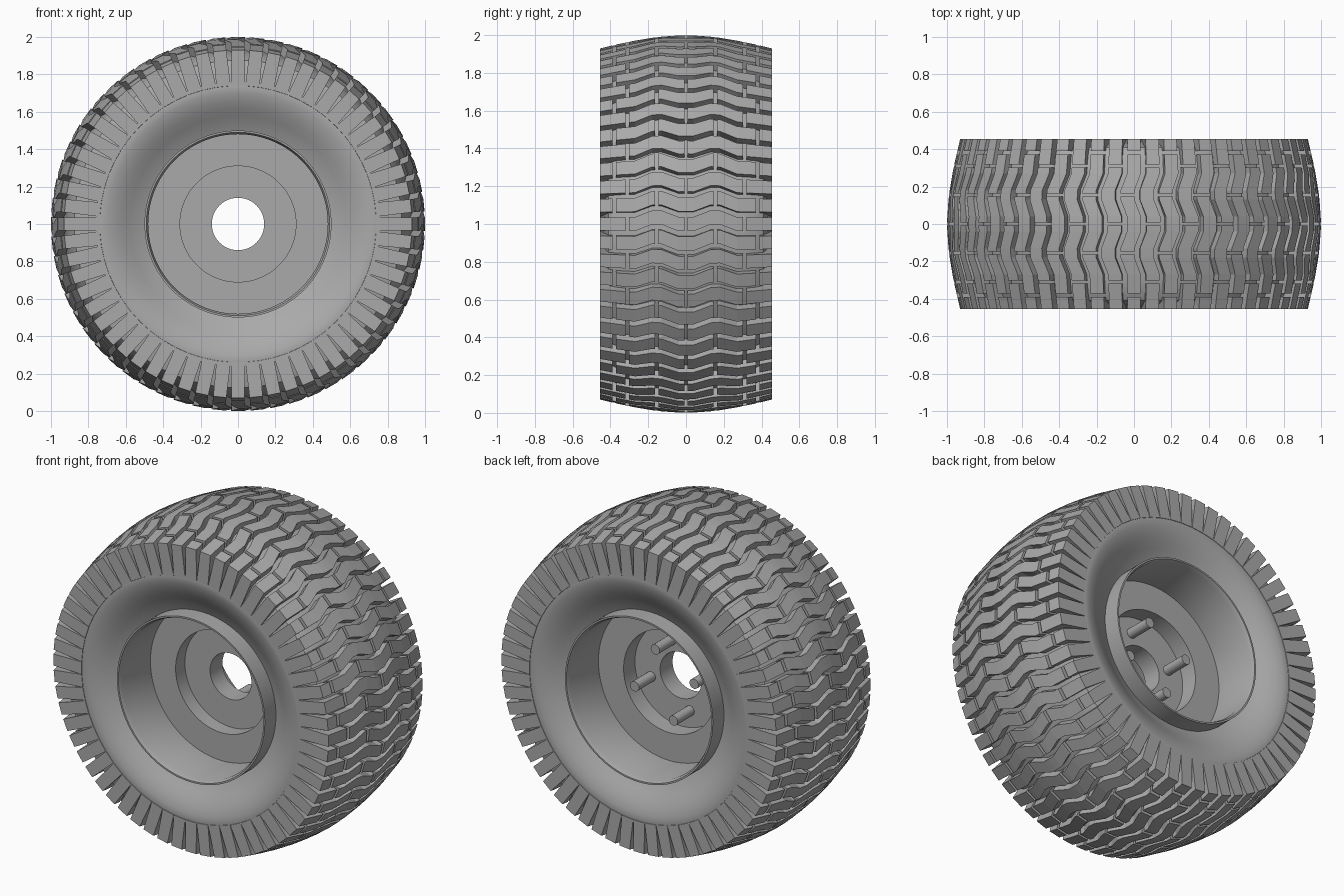
import bpy, bmesh
from math import sin, cos, pi, radians
from mathutils import Vector

if "Cube" in bpy.data.objects:
    bpy.data.objects.remove(bpy.data.objects["Cube"], do_unlink=True)

grey = bpy.data.materials.new("grey")
grey.use_nodes = True
COLOUR = (0.4, 0.4, 0.4, 1)
grey.diffuse_color = COLOUR
grey.node_tree.nodes["Principled BSDF"].inputs["Base Color"].default_value = COLOUR

ROWS = 60
PITCH = 2 * pi / ROWS
HALF_WIDTH = 0.455
DEPTH = 0.05
ZIGZAG = [(0, 0), (0.04, 0), (0.13, 0.035), (0.18, 0.035), (0.27, 0), (HALF_WIDTH, 0)]


def polar(r, angle, y):
    return Vector((r * cos(angle), y, 1 + r * sin(angle)))


def crown(y):
    return 1 - 0.07 * (abs(y) / HALF_WIDTH) ** 1.7


def shift(y):
    # angular offset of the zigzag at a place across the tread
    y = abs(y)
    for (a, fa), (b, fb) in zip(ZIGZAG, ZIGZAG[1:]):
        if y <= b:
            return fa + (fb - fa) * (y - a) / (b - a)
    return 0


def finish(bm, name, smooth):
    bmesh.ops.recalc_face_normals(bm, faces=bm.faces)
    mesh = bpy.data.meshes.new(name)
    bm.to_mesh(mesh)
    bm.free()
    mesh.materials.append(grey)
    obj = bpy.data.objects.new(name, mesh)
    bpy.context.collection.objects.link(obj)
    if smooth:
        bpy.ops.object.select_all(action="DESELECT")
        obj.select_set(True)
        bpy.context.view_layer.objects.active = obj
        bpy.ops.object.shade_smooth_by_angle(angle=radians(30))
    return obj


def revolve(name, profile, steps=120):
    # closed (radius, y) profile turned about the axle
    bm = bmesh.new()
    rings = [[bm.verts.new(polar(r, 2 * pi * i / steps, y)) for r, y in profile]
             for i in range(steps)]
    n = len(profile)
    for i in range(steps):
        a, b = rings[i], rings[(i + 1) % steps]
        for j in range(n):
            k = (j + 1) % n
            bm.faces.new((a[j], a[k], b[k], b[j]))
    return finish(bm, name, True)


def loft(bm, sections):
    loops = [[bm.verts.new(p) for p in s] for s in sections]
    for a, b in zip(loops, loops[1:]):
        for j in range(4):
            k = (j + 1) % 4
            bm.faces.new((a[j], a[k], b[k], b[j]))
    bm.faces.new(loops[0])
    bm.faces.new(loops[-1])


def section(angle, half, top, bottom):
    # top and bottom are (radius, y) pairs
    return [polar(top[0], angle - half, top[1]), polar(top[0], angle + half, top[1]),
            polar(bottom[0], angle + half, bottom[1]), polar(bottom[0], angle - half, bottom[1])]


def tread_block(bm, row, start, end, side, shoulder=False):
    ys = sorted({start, end} | {s * k for k, _ in ZIGZAG for s in (-1, 1) if start < s * k < end})
    half = PITCH * 0.36
    sections = []
    for y in ys:
        if shoulder and y == end:
            continue
        r = crown(y)
        sections.append(section(row * PITCH + shift(y), half, (r, y * side),
                                (r - DEPTH - 0.02, y * side)))
    if shoulder:
        # the lug turns the corner and tapers out down the sidewall
        a = row * PITCH
        r = crown(HALF_WIDTH)
        sections.append(section(a, half, (r, HALF_WIDTH * side), (r - 0.08, 0.39 * side)))
        sections.append(section(a, PITCH * 0.495, (0.74, HALF_WIDTH * side), (0.73, 0.43 * side)))
    loft(bm, sections)


# tyre body
half_body = [(crown(y) - DEPTH, y) for y in (0, 0.1, 0.2, 0.3, 0.36)]
half_body += [(0.875, 0.41), (0.74, 0.453), (0.70, 0.448), (0.66, 0.435), (0.62, 0.415),
              (0.58, 0.39), (0.54, 0.365), (0.495, 0.345)]
revolve("tyre_body", [(r, -y) for r, y in reversed(half_body[1:])] + half_body)

# tread in staggered rows
bm = bmesh.new()
GAP = 0.009
for row in range(ROWS):
    if row % 2:
        middle, outer = [(-0.155, 0.155)], [(0.155, 0.38)]
    else:
        middle, outer = [], [(0, 0.31)]
    for a, b in middle:
        tread_block(bm, row, a + GAP, b - GAP, 1)
    for side in (-1, 1):
        for a, b in outer:
            tread_block(bm, row, a + GAP, b - GAP, side)
            tread_block(bm, row, b + GAP, HALF_WIDTH, side, True)
finish(bm, "tread_blocks", False)

# rim with a dished hub on both faces
front = [(0.14, -0.07), (0.31, -0.07), (0.31, -0.16), (0.48, -0.16), (0.48, -0.43),
         (0.49, -0.455), (0.50, -0.455)]
back = [(0.50, 0.455), (0.49, 0.455), (0.48, 0.43), (0.48, 0.16), (0.31, 0.16),
        (0.31, 0.05), (0.14, 0.05)]
revolve("rim", front + back)

# studs on the back of the hub
for i in range(4):
    bpy.ops.mesh.primitive_cylinder_add(
        vertices=24, radius=0.03, depth=0.17, rotation=(pi / 2, 0, 0),
        location=polar(0.21, radians(73 + 90 * i), 0.125))
    stud = bpy.context.object
    stud.name = "stud_%d" % (i + 1)
    stud.data.materials.append(grey)
    bpy.ops.object.shade_smooth_by_angle(angle=radians(30))
